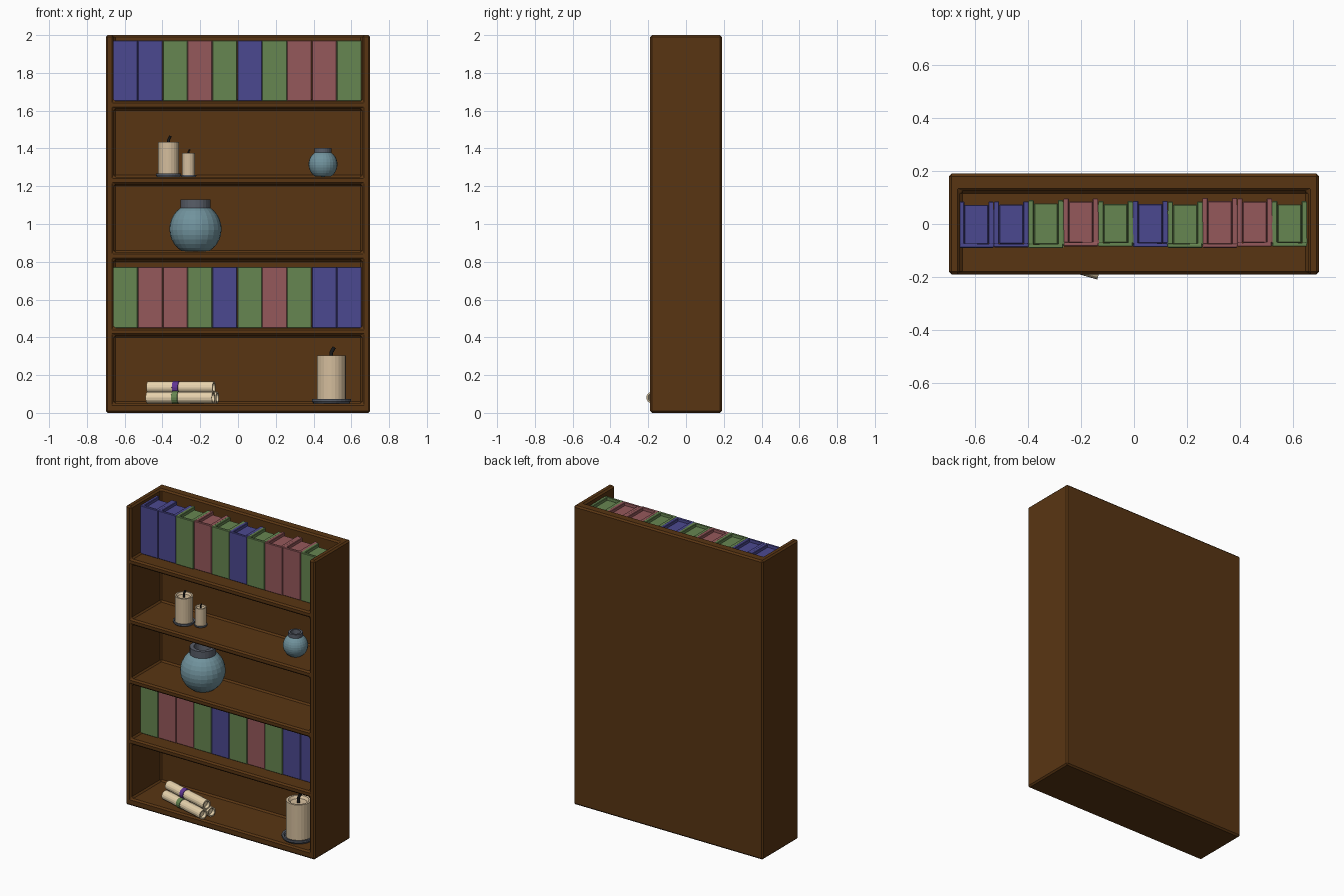
import bpy, bmesh, math, random
from mathutils import Matrix, Vector

if "Cube" in bpy.data.objects:
    bpy.data.objects.remove(bpy.data.objects["Cube"])

random.seed(4)


def mat(name, r, g, b):
    m = bpy.data.materials.new(name)
    m.diffuse_color = [c ** 2.2 for c in (r, g, b)] + [1]
    m.use_nodes = True
    m.node_tree.nodes["Principled BSDF"].inputs["Base Color"].default_value = m.diffuse_color
    return m


WOOD = mat("wood", .35, .22, .10)
BLUE = mat("blue_cloth", .30, .29, .56)
GREEN = mat("green_cloth", .40, .52, .32)
RED = mat("red_cloth", .58, .35, .36)
WAX = mat("wax", .83, .74, .61)
PAPER = mat("paper", .90, .82, .67)
GLAZE = mat("glaze", .44, .57, .61)
GREY = mat("dark_metal", .35, .37, .41)
BLACK = mat("wick_black", .12, .12, .12)
PURPLE = mat("purple_ribbon", .38, .22, .58)


def finish(name, bm, material, bevel=0):
    bmesh.ops.remove_doubles(bm, verts=bm.verts, dist=1e-5)
    bmesh.ops.recalc_face_normals(bm, faces=bm.faces)
    me = bpy.data.meshes.new(name)
    bm.to_mesh(me)
    bm.free()
    ob = bpy.data.objects.new(name, me)
    bpy.context.collection.objects.link(ob)
    me.materials.append(material)
    if bevel:
        mod = ob.modifiers.new("bevel", 'BEVEL')
        mod.width, mod.segments = bevel, 1
        mod.limit_method, mod.angle_limit = 'ANGLE', math.radians(40)
    return ob


def lathe(name, profile, material, loc, sides=24, rot=None, closed=False):
    # revolve (radius, height) points around z
    bm = bmesh.new()
    rings = [[bm.verts.new((r * math.cos(a), r * math.sin(a), z))
              for a in (math.tau * i / sides for i in range(sides))]
             for r, z in profile]
    pairs = list(zip(rings, rings[1:]))
    if closed:
        pairs.append((rings[-1], rings[0]))
    for p, q in pairs:
        for i in range(sides):
            j = (i + 1) % sides
            bm.faces.new((p[i], p[j], q[j], q[i]))
    ob = finish(name, bm, material)
    ob.matrix_world = Matrix.Translation(loc) @ (rot or Matrix())
    return ob


def box(bm, x0, x1, y0, y1, z0, z1):
    m = Matrix.Translation(((x0 + x1) / 2, (y0 + y1) / 2, (z0 + z1) / 2)) \
        @ Matrix.Diagonal((x1 - x0, y1 - y0, z1 - z0, 1))
    bmesh.ops.create_cube(bm, size=1, matrix=m)


# bookcase carcass: skin of the solid cells in a coarse grid, top left open
X = [-.70, -.658, .658, .70]
Y = [-.19, .125, .19]
Z = [0, .05, .41, .45, .81, .85, 1.21, 1.25, 1.61, 1.65, 2.0]


def solid(c):
    i, j, k = c
    if not (0 <= i < 3 and 0 <= j < 2 and 0 <= k < 10):
        return False
    return i != 1 or j == 1 or k % 2 == 0


bm = bmesh.new()
for i in range(3):
    for j in range(2):
        for k in range(10):
            if not solid((i, j, k)):
                continue
            for ax in range(3):
                for side in (0, 1):
                    n = [i, j, k]
                    n[ax] += 2 * side - 1
                    if solid(n):
                        continue
                    vs = []
                    for u, v in ((0, 0), (1, 0), (1, 1), (0, 1)):
                        o = [u, v]
                        o.insert(ax, side)
                        vs.append(bm.verts.new((X[i + o[0]], Y[j + o[1]], Z[k + o[2]])))
                    bm.faces.new(vs)
finish("bookcase", bm, WOOD, .01)


# books: spine, two boards and a recessed page block
def book(name, x, z, material):
    w, h, t = .1305, .322, .02
    f, b = -.09 + random.uniform(-.002, .006), .088 + random.uniform(-.005, .012)
    bm = bmesh.new()
    box(bm, x, x + w, f, f + .014, z, z + h)
    box(bm, x, x + t, f + .014, b, z, z + h)
    box(bm, x + w - t, x + w, f + .014, b, z, z + h)
    box(bm, x + t, x + w - t, f + .014, b - .012, z + .012, z + h - .018)
    finish(name, bm, material, .003)


cloth = {'B': BLUE, 'G': GREEN, 'R': RED}
for row, z, order in (("upper", 1.65, "BBGRGBGRRG"), ("lower", .45, "GRRGBGRGBB")):
    for n, c in enumerate(order):
        book(f"{row}_book_{n + 1}", -.661 + n * .1315, z, cloth[c])


# round vases with a separate dark collar
def vase(name, x, y, z, s):
    prof = [(0, -.118)]
    for n in range(11):
        a = math.radians(-58 + n * 11.3)
        prof.append((.138 * math.cos(a), .138 * math.sin(a)))
    prof += [(.055, .105), (.055, .06), (0, .05)]
    c = z + .118 * s
    lathe(name, [(r * s, h * s) for r, h in prof], GLAZE, (x, y, c))
    collar = [(.08, .108), (.08, .158), (.055, .158), (.05, .108)]
    lathe(name + "_collar", [(r * s, h * s) for r, h in collar], GREY, (x, y, c), closed=True)


vase("large_vase", -.225, -.05, .855, 1)
vase("small_vase", .45, -.035, 1.25, .555)


# candles on dishes, with bent wicks
def candle(name, x, y, z, r, h, dish):
    t = r * .3
    lathe(name + "_dish", [(0, 0), (dish * .92, 0), (dish, t * .5), (dish, t),
                           (dish * .88, t), (dish * .82, t * .6), (0, t * .6)], GREY, (x, y, z))
    lathe(name, [(0, t * .6), (r, t * .6), (r, h), (r * .82, h), (r * .65, h - r * .2),
                 (0, h - r * .25)], WAX, (x, y, z))
    cu = bpy.data.curves.new(name + "_wick", 'CURVE')
    cu.dimensions = '3D'
    cu.bevel_depth, cu.bevel_resolution, cu.use_fill_caps = r * .13, 1, True
    sp = cu.splines.new('POLY')
    sp.points.add(2)
    for p, (dx, dz) in zip(sp.points, ((0, -.3), (0, .22), (.2, .58))):
        p.co = (x + dx * r, y, z + h + dz * r, 1)
    cu.materials.append(BLACK)
    bpy.context.collection.objects.link(bpy.data.objects.new(name + "_wick", cu))


candle("tall_candle", -.368, -.045, 1.25, .056, .183, .067)
candle("short_candle", -.262, -.02, 1.25, .035, .125, .041)
candle("pillar_candle", .494, -.065, .05, .077, .253, .103)

# three stacked scrolls tied with ribbons, turned slightly on the shelf
turn = Matrix.Rotation(math.radians(-16), 4, 'Z')
lay = turn @ Matrix.Rotation(math.radians(90), 4, 'Y')
R, L = .031, .182
for name, dx, dy, z, ribbon in (("front_scroll", 0, -.031, .081, GREEN),
                                ("back_scroll", .005, .031, .081, None),
                                ("top_scroll", -.005, 0, .135, PURPLE)):
    loc = Vector((-.297, -.10, z)) + turn @ Vector((dx, dy, 0))
    lathe(name, [(R, -L), (R, L), (.023, L), (.021, L - .02), (0, L - .02),
                 (0, .02 - L), (.021, .02 - L), (.023, -L)], PAPER, loc, 16, lay, True)
    if ribbon:
        lathe(name + "_ribbon", [(R - .002, -.018), (R + .003, -.016), (R + .003, .016),
                                 (R - .002, .018)], ribbon,
              loc + turn @ Vector((-.025, 0, 0)), 16, lay, True)
